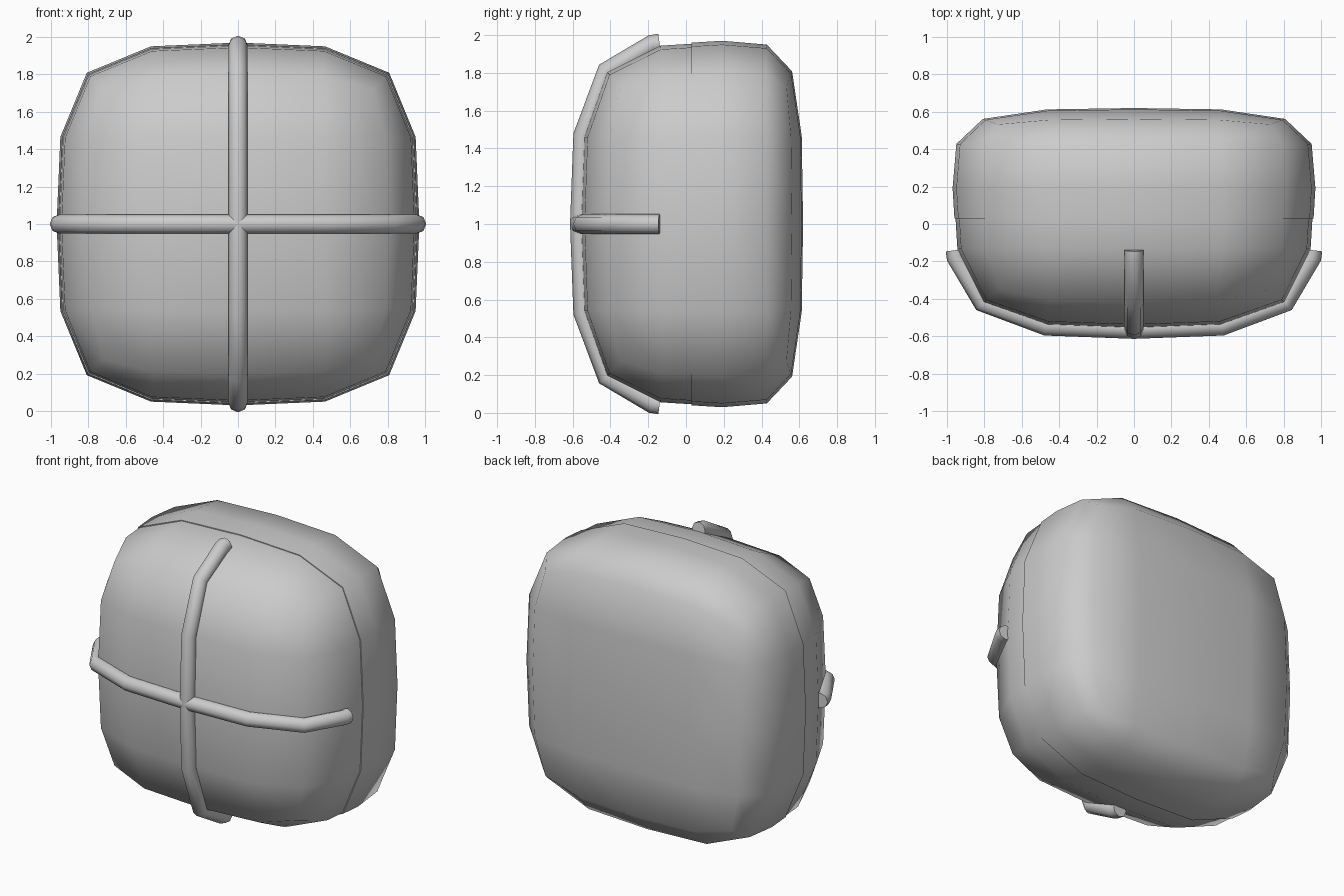
import bpy, bmesh
from mathutils import Vector

if "Cube" in bpy.data.objects:
    bpy.data.objects.remove(bpy.data.objects["Cube"], do_unlink=True)

grey = bpy.data.materials.new("plain grey")
grey.use_nodes = True
COLOUR = (0.6, 0.6, 0.6, 1)
grey.diffuse_color = COLOUR
grey.node_tree.nodes["Principled BSDF"].inputs["Base Color"].default_value = COLOUR

HALF, FRONT, MIDDLE, BACK, SEAM = 0.97, -0.555, 0.27, 0.62, 0.03


def link(name, data):
    obj = bpy.data.objects.new(name, data)
    bpy.context.collection.objects.link(obj)
    return obj


def smooth(obj, degrees):
    bpy.ops.object.select_all(action="DESELECT")
    obj.select_set(True)
    bpy.context.view_layer.objects.active = obj
    bpy.ops.object.shade_smooth_by_angle(angle=degrees * 3.14159 / 180)


def rounded_box():
    """Box with one loop per axis, rounded by one subdivision level."""
    bm = bmesh.new()
    bmesh.ops.create_cube(bm, size=2)
    bmesh.ops.subdivide_edges(bm, edges=bm.edges[:], cuts=1, use_grid_fill=True)
    for v in bm.verts:
        depth = FRONT if v.co.y < -0.5 else BACK if v.co.y > 0.5 else MIDDLE
        v.co = (v.co.x * HALF, depth, 1 + v.co.z * HALF)
    mesh = bpy.data.meshes.new("rounded_box")
    bm.to_mesh(mesh)
    bm.free()
    mesh.materials.append(grey)
    obj = link("rounded_box", mesh)
    obj.modifiers.new("round", "SUBSURF").levels = 1
    graph = bpy.context.evaluated_depsgraph_get()
    result = bpy.data.meshes.new_from_object(obj.evaluated_get(graph))
    bpy.data.objects.remove(obj, do_unlink=True)
    return result


def shell(name, keep_front, inset):
    """One half of the body, closed at the seam."""
    mesh = rounded_box()
    bm = bmesh.new()
    bm.from_mesh(mesh)
    cut = bmesh.ops.bisect_plane(
        bm, geom=bm.verts[:] + bm.edges[:] + bm.faces[:],
        plane_co=(0, SEAM, 0), plane_no=(0, 1, 0),
        clear_outer=keep_front, clear_inner=not keep_front)
    rim = [e for e in cut["geom_cut"] if isinstance(e, bmesh.types.BMEdge)]
    bmesh.ops.contextual_create(bm, geom=rim)
    bmesh.ops.recalc_face_normals(bm, faces=bm.faces[:])
    for v in bm.verts:
        v.co.x *= inset
        v.co.z = 1 + (v.co.z - 1) * inset
    bm.to_mesh(mesh)
    bm.free()
    smooth(link(name, mesh), 50)


# Two halves of the body, the front one set in slightly at the seam
shell("back_shell", False, 1)
shell("front_shell", True, 0.994)

# Half of a rib path as (distance from centre, depth)
RIB = [(0.955, -0.14), (0.95, -0.18), (0.81, -0.42), (0.47, -0.545)]


def rib(name, axis):
    path = RIB + [(0, -0.562)] + [(-u, y) for u, y in reversed(RIB)]
    curve = bpy.data.curves.new(name, "CURVE")
    curve.dimensions = "3D"
    curve.bevel_depth = 0.052
    curve.bevel_resolution = 2
    curve.use_fill_caps = True
    spline = curve.splines.new("POLY")
    spline.points.add(len(path) - 1)
    for point, (u, y) in zip(spline.points, path):
        point.co = (*(axis * u + Vector((0, y, 1))), 1)
    curve.materials.append(grey)
    source = link(name + "_path", curve)
    graph = bpy.context.evaluated_depsgraph_get()
    mesh = bpy.data.meshes.new_from_object(source.evaluated_get(graph))
    bpy.data.objects.remove(source, do_unlink=True)
    smooth(link(name, mesh), 50)


# Crossing ribs on the front
rib("vertical_rib", Vector((0, 0, 1)))
rib("horizontal_rib", Vector((1, 0, 0)))
